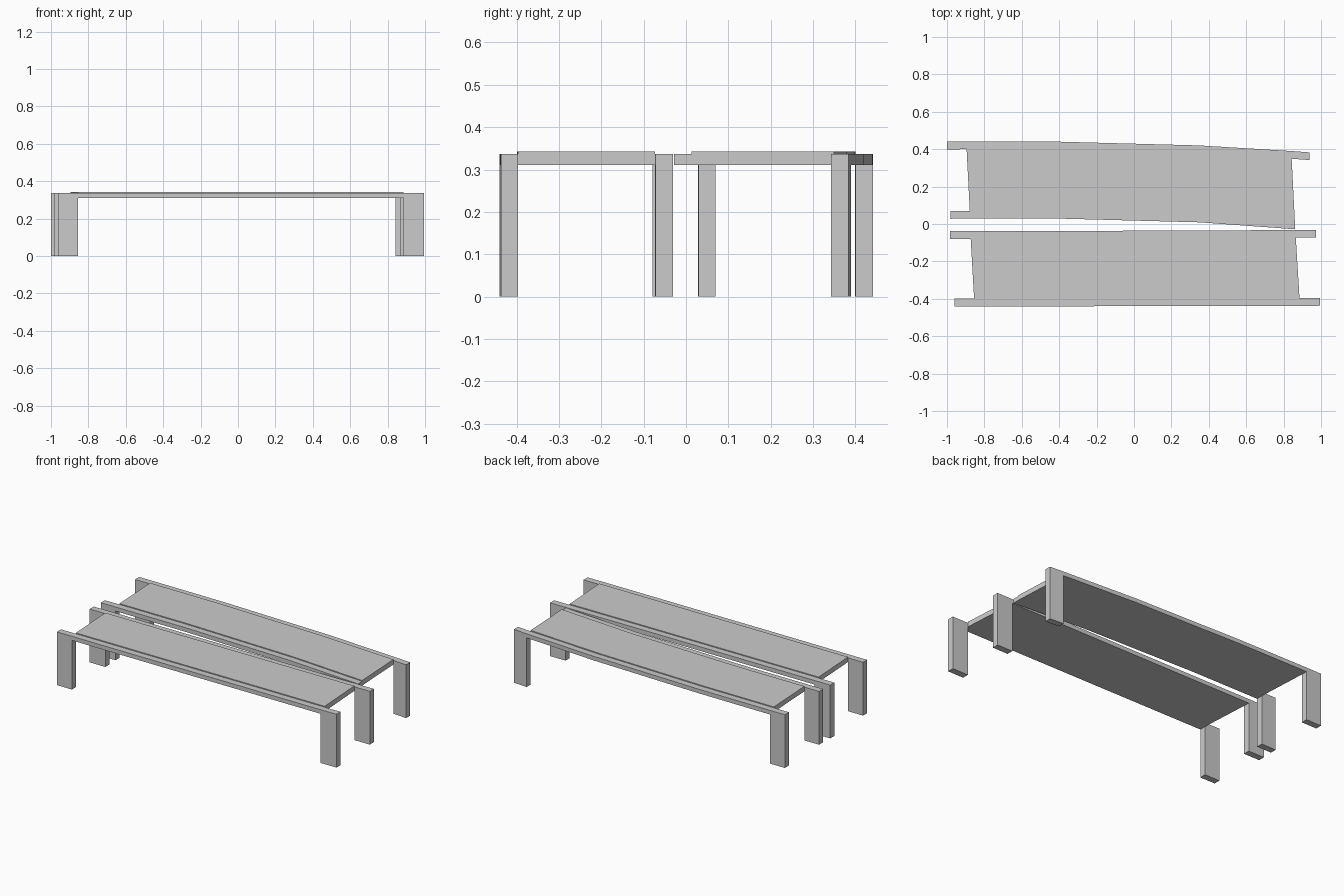
import bpy, bmesh

if "Cube" in bpy.data.objects:
    bpy.data.objects.remove(bpy.data.objects["Cube"])

BEAM_W = 0.041                     # girder width
Z_UNDER, Z_BEAM, Z_DECK = 0.311, 0.337, 0.343


def strip_solid(name, low, high, z0, z1, leg_ends=()):
    """Plan strip between two polylines raised to a solid; chosen end cells drop to the ground."""
    bm = bmesh.new()
    a = [bm.verts.new((x, y, z0)) for x, y in low]
    b = [bm.verts.new((x, y, z0)) for x, y in high]
    cells = [bm.faces.new((a[i], b[i], b[i + 1], a[i + 1])) for i in range(len(a) - 1)]
    up = bmesh.ops.extrude_face_region(bm, geom=cells, use_keep_orig=True)
    for v in up["geom"]:
        if isinstance(v, bmesh.types.BMVert):
            v.co.z = z1
    legs = [cells[i] for i in leg_ends]
    if legs:
        for f in bmesh.ops.extrude_discrete_faces(bm, faces=legs)["faces"]:
            for v in f.verts:
                v.co.z = 0
    bmesh.ops.recalc_face_normals(bm, faces=bm.faces)
    mesh = bpy.data.meshes.new(name)
    bm.to_mesh(mesh)
    bm.free()
    obj = bpy.data.objects.new(name, mesh)
    bpy.context.collection.objects.link(obj)


def shift(points):
    return [(x, y + BEAM_W) for x, y in points]


def bridge(name, near, far, far_right_leg=True, near_right_leg=True):
    """Two edge girders with end legs, and a slightly raised deck between them."""
    for side, line, right in (("near", near, near_right_leg), ("far", far, far_right_leg)):
        strip_solid(f"{name}_{side}_girder", line, shift(line), Z_UNDER, Z_BEAM,
                    (0, -1) if right else (0,))
    near_deck = shift(near[1:5])
    strip_solid(f"{name}_deck", near_deck, far[1:5], Z_UNDER, Z_DECK)


# Straight front bridge (points are the near edge of each girder)
bridge("front_bridge",
       [(-0.96, -0.44), (-0.855, -0.44), (-0.4, -0.44), (0.35, -0.439), (0.885, -0.438), (0.995, -0.437)],
       [(-0.983, -0.079), (-0.873, -0.079), (-0.4, -0.078), (0.35, -0.076), (0.865, -0.073), (0.973, -0.072)])

# Curved rear bridge; its near girder stops at the deck end with no right leg
bridge("rear_bridge",
       [(-0.98, 0.028), (-0.878, 0.029), (-0.4, 0.029), (0.35, 0.009), (0.86, -0.028)],
       [(-1.0, 0.399), (-0.895, 0.4), (-0.4, 0.399), (0.35, 0.379), (0.843, 0.349), (0.937, 0.342)],
       near_right_leg=False)
